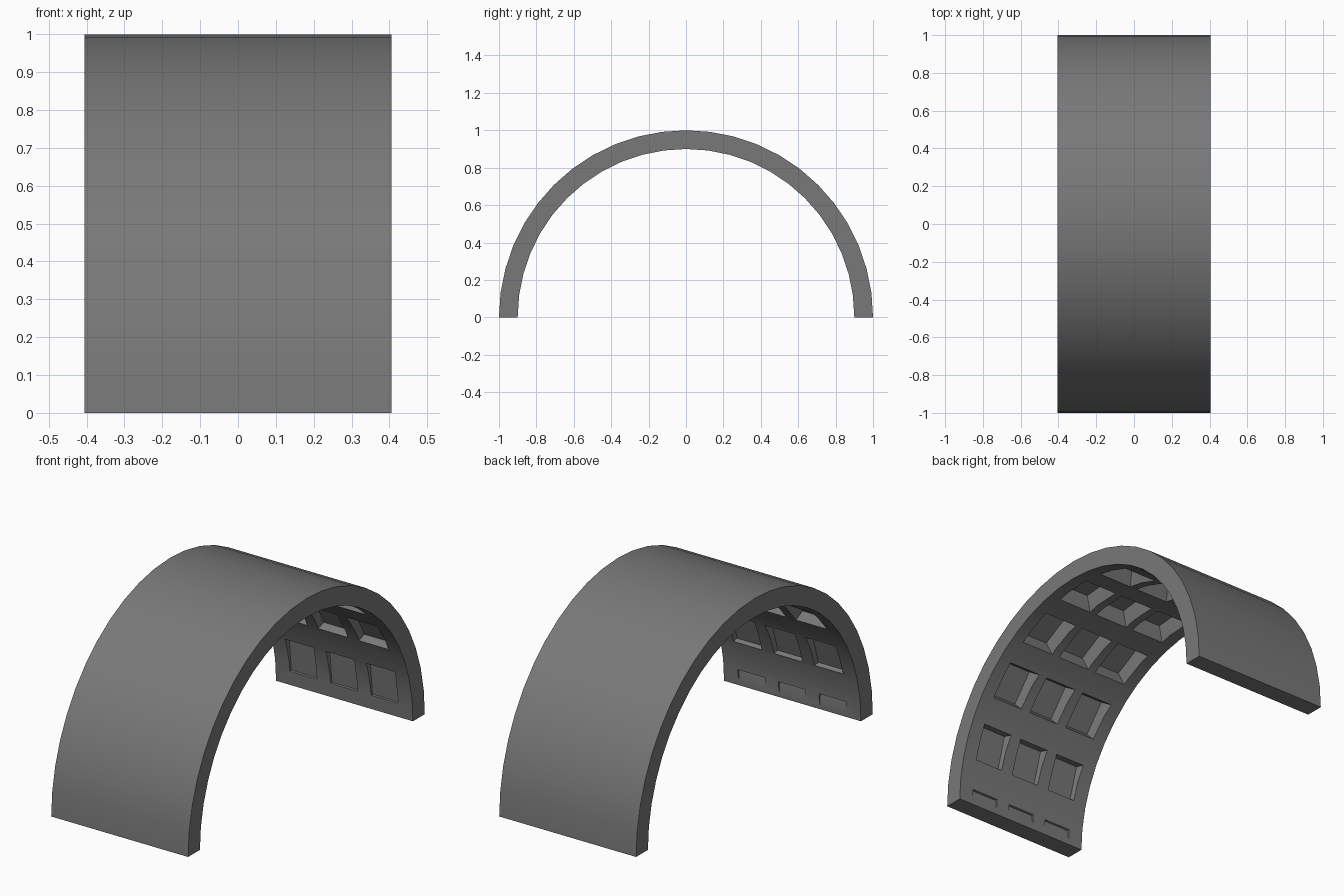
import bpy, bmesh, math

if "Cube" in bpy.data.objects:
    bpy.data.objects.remove(bpy.data.objects["Cube"])

HALF_X, R_OUT, R_IN, SEGS = 0.405, 1.0, 0.9, 24
RISE = 0.08            # coffer ring centre sits above the vault centre, so coffers fade at the springing

stone = bpy.data.materials.new("grey stone")
stone.diffuse_color = (0.19, 0.19, 0.19, 1)
stone.use_nodes = True
stone.node_tree.nodes["Principled BSDF"].inputs["Base Color"].default_value = stone.diffuse_color


def make_object(name, bm):
    bmesh.ops.recalc_face_normals(bm, faces=bm.faces)
    mesh = bpy.data.meshes.new(name)
    bm.to_mesh(mesh)
    bm.free()
    mesh.materials.append(stone)
    obj = bpy.data.objects.new(name, mesh)
    bpy.context.collection.objects.link(obj)
    return obj


# Half-ring vault: closed strip of sections running from one springing to the other
bm = bmesh.new()
sections = []
for i in range(SEGS + 1):
    a = math.pi * i / SEGS
    sections.append([bm.verts.new((x, -r * math.cos(a), r * math.sin(a)))
                     for x, r in ((-HALF_X, R_IN), (HALF_X, R_IN),
                                  (HALF_X, R_OUT), (-HALF_X, R_OUT))])
for s, t in zip(sections, sections[1:]):
    for k in range(4):
        n = (k + 1) % 4
        bm.faces.new((s[k], s[n], t[n], t[k]))
bm.faces.new(sections[0])
bm.faces.new(sections[-1])
vault = make_object("coffered_vault", bm)

# Coffer cutters: tapered blocks, three across and nine around the arch
bm = bmesh.new()
for row in range(9):
    a = math.radians(-5.6 + 22.5 * row)
    c, s = math.cos(a), math.sin(a)
    for x0 in (-0.24, 0.0, 0.24):
        rings = []
        for r in (0.78, 0.9):
            hx = 0.078 + 0.25 * (0.9 - r)
            ht = 0.09 + 0.15 * (0.9 - r)
            rings.append([bm.verts.new((x0 + u * hx,
                                        -r * c + v * ht * s,
                                        RISE + r * s + v * ht * c))
                          for u, v in ((-1, -1), (1, -1), (1, 1), (-1, 1))])
        low, high = rings
        bm.faces.new(low)
        bm.faces.new(high)
        for k in range(4):
            n = (k + 1) % 4
            bm.faces.new((low[k], low[n], high[n], high[k]))
cutter = make_object("coffer_cutter", bm)
cutter.hide_render = True

# Carve the coffers and keep the result
mod = vault.modifiers.new("coffers", 'BOOLEAN')
mod.operation = 'DIFFERENCE'
mod.solver = 'EXACT'
mod.object = cutter
bpy.context.view_layer.objects.active = vault
bpy.ops.object.select_all(action='DESELECT')
vault.select_set(True)
bpy.ops.object.modifier_apply(modifier=mod.name)
bpy.data.objects.remove(cutter)

# Smooth barrel, crisp coffer edges
bpy.ops.object.shade_smooth_by_angle(angle=math.radians(20))
